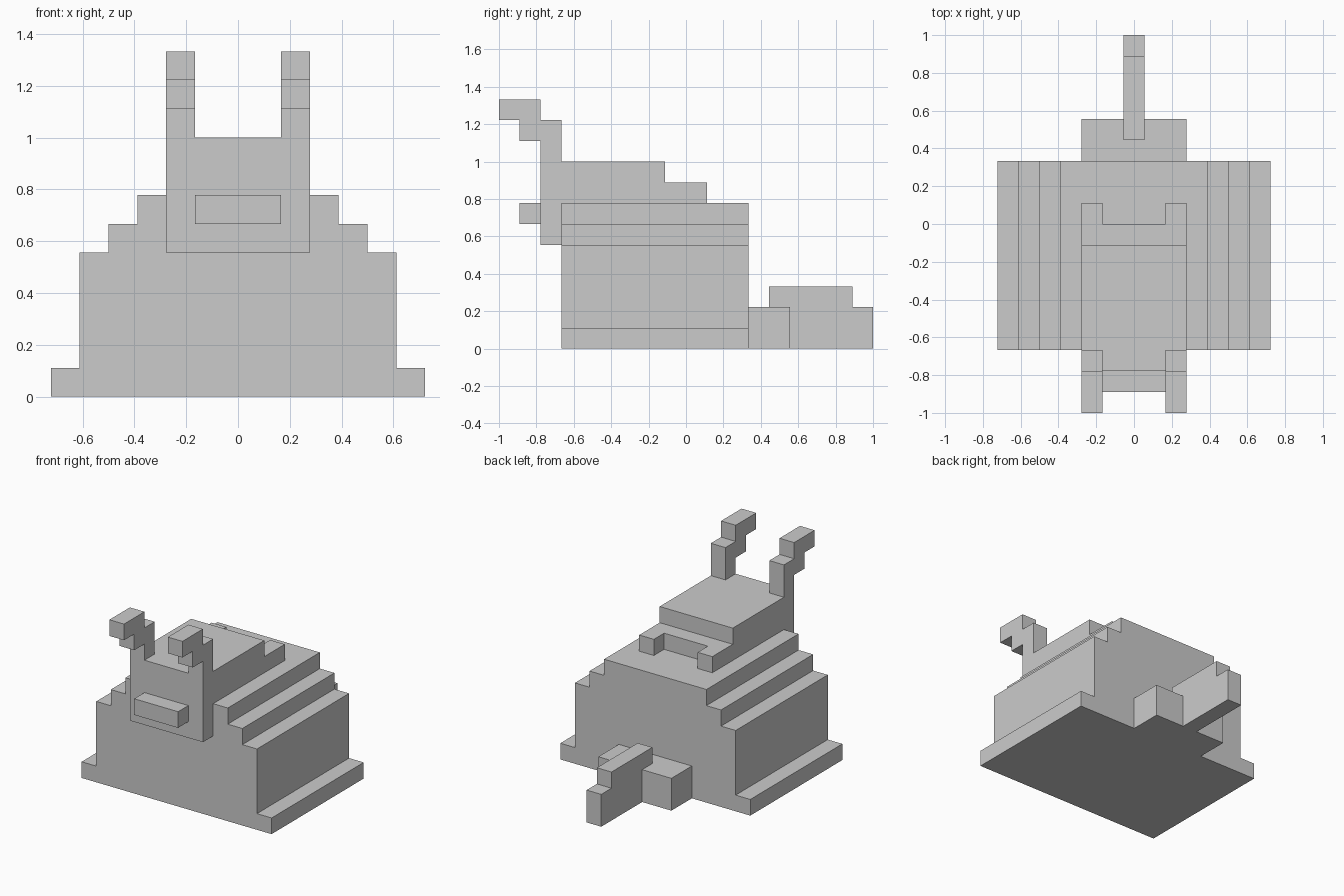
import bpy, bmesh
from mathutils import Vector

if "Cube" in bpy.data.objects:
    bpy.data.objects.remove(bpy.data.objects["Cube"])

U = 1 / 9  # one block step


def prism(name, profile, axis, a, b, mirror=False):
    """Extrude a closed profile from a to b along x (profile = y,z) or y (profile = x,z)."""
    def place(p, t):
        return Vector((t, p[0], p[1]) if axis == 'x' else (p[0], t, p[1])) * U
    bm = bmesh.new()
    face = bm.faces.new([bm.verts.new(place(p, a)) for p in profile])
    ext = bmesh.ops.extrude_face_region(bm, geom=[face])
    verts = [g for g in ext['geom'] if isinstance(g, bmesh.types.BMVert)]
    bmesh.ops.translate(bm, verts=verts, vec=place((0, 0), b - a))
    bmesh.ops.recalc_face_normals(bm, faces=bm.faces)
    mesh = bpy.data.meshes.new(name)
    bm.to_mesh(mesh)
    bm.free()
    obj = bpy.data.objects.new(name, mesh)
    bpy.context.collection.objects.link(obj)
    if mirror:
        obj.modifiers.new("mirror", 'MIRROR')
    return obj


def rect(u0, u1, z0, z1):
    return [(u0, z0), (u1, z0), (u1, z1), (u0, z1)]


# Stepped body, symmetric cross-section
half = [(6.5, 0), (6.5, 1), (5.5, 1), (5.5, 5), (4.5, 5), (4.5, 6), (3.5, 6), (3.5, 7)]
prism("body", half + [(-x, z) for x, z in reversed(half)], 'y', -6, 3)

# Head with face plate at the front and a step at the rear
prism("head", [(-7, 5), (-6, 5), (-6, 7), (0, 7), (0, 8), (-1, 8), (-1, 9), (-7, 9)],
      'x', -2.5, 2.5)
prism("head_rear_prongs", rect(0, 1, 7, 8), 'x', 1.5, 2.5, mirror=True)
prism("snout", rect(-8, -7, 6, 7), 'x', -1.5, 1.5)

# Feelers stepping forward
prism("feelers", [(-7, 9), (-6, 9), (-6, 11), (-7, 11), (-7, 12), (-9, 12),
                  (-9, 11), (-8, 11), (-8, 10), (-7, 10)], 'x', 1.5, 2.5, mirror=True)

# Tail base and narrow stepped tail
prism("tail_base", rect(3, 5, 0, 2), 'x', -2.5, 2.5)
prism("tail", [(5, 0), (9, 0), (9, 2), (8, 2), (8, 3), (4, 3), (4, 2), (5, 2)],
      'x', -0.5, 0.5)
